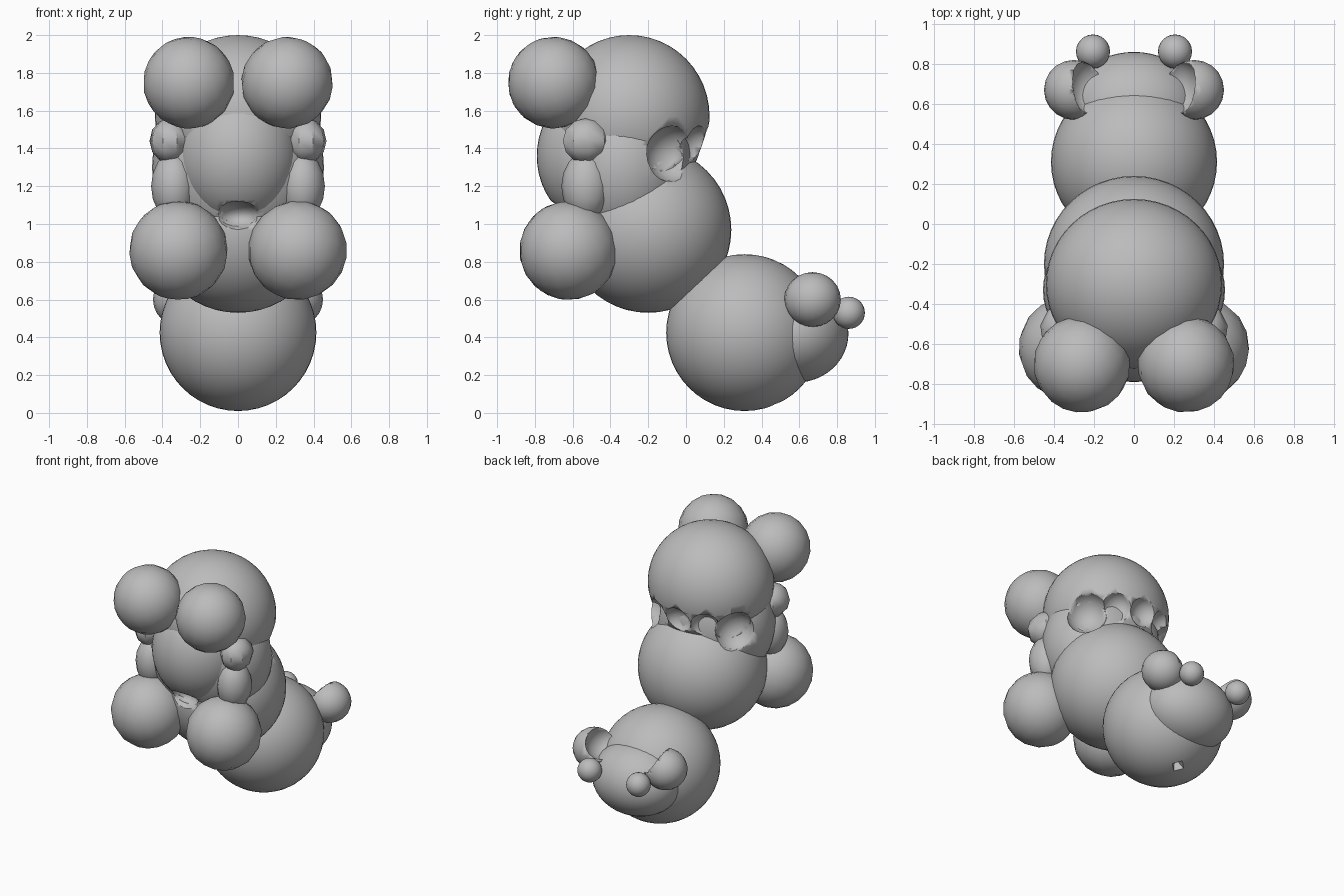
import bpy, math
from mathutils import Vector

cube = bpy.data.objects.get("Cube")
if cube:
    bpy.data.objects.remove(cube, do_unlink=True)

grey = bpy.data.materials.new("plain grey")
grey.use_nodes = True
grey.diffuse_color = (0.5, 0.5, 0.5, 1)
grey.node_tree.nodes["Principled BSDF"].inputs["Base Color"].default_value = (0.5, 0.5, 0.5, 1)


def ball(name, loc, size, seg=48, rings=24, rot=(0, 0, 0)):
    """Ellipsoid with the given radii."""
    bpy.ops.mesh.primitive_uv_sphere_add(segments=seg, ring_count=rings, radius=1, location=loc, rotation=rot)
    ob = bpy.context.object
    ob.name = name
    ob.scale = size if isinstance(size, tuple) else (size,) * 3
    bpy.ops.object.transform_apply(location=False, rotation=True, scale=True)
    bpy.ops.object.shade_smooth_by_angle(angle=math.radians(35))
    ob.data.materials.append(grey)
    return ob


def carve(targets, cutter):
    """Subtract a cutter from every target, keeping the cutter hidden."""
    cutter.hide_render = True
    cutter.hide_viewport = True
    cutter.display_type = 'WIRE'
    for ob in targets:
        m = ob.modifiers.new("scoop", 'BOOLEAN')
        m.operation = 'DIFFERENCE'
        m.solver = 'EXACT'
        m.object = cutter


# Torso: hips on top, waist, belly, chest below
hips = ball("hips", (0, -0.30, 1.57), (0.44, 0.425, 0.43))
waist = ball("waist", (0, -0.33, 1.30), (0.455, 0.37, 0.46))
belly = ball("belly", (0, -0.45, 1.36), (0.33, 0.34, 0.38))
chest = ball("chest", (0, -0.20, 0.97), (0.45, 0.44, 0.44))

# Scalloped groove round the back
for az, r, reach, z in ((32, 0.15, 0.44, 1.37), (61, 0.11, 0.43, 1.41), (90, 0.11, 0.43, 1.42),
                        (119, 0.11, 0.43, 1.41), (148, 0.15, 0.44, 1.37)):
    a = math.radians(az)
    cut = ball("groove_cutter", (reach * math.cos(a), -0.30 + reach * math.sin(a), z), r, 20, 12)
    carve([hips, waist, chest] if r > 0.12 else [hips], cut)

# Hollow under the belly
carve([belly, waist, chest], ball("belly_cutter", (0, -0.72, 1.04), (0.13, 0.16, 0.08), 20, 12))

# Head with muzzle and a small pyramid-shaped mouth dent
head = ball("head", (0, 0.31, 0.425), 0.415)
muzzle = ball("muzzle", (0, 0.58, 0.42), (0.33, 0.28, 0.26))
bpy.ops.mesh.primitive_cone_add(vertices=4, radius1=0.07, radius2=0, depth=0.12, location=(0, 0.46, 0.07))
mouth = bpy.context.object
mouth.name = "mouth_cutter"
mouth.rotation_euler = Vector((0, -0.4, 0.9)).to_track_quat('Z', 'Y').to_euler()
carve([head], mouth)

# Paired parts
for side, s in (("left", 1), ("right", -1)):
    ball(side + "_foot", (s * 0.26, -0.70, 1.748), 0.243, 18, 10, (0.5, 0.3 * s, 0.2))
    ball(side + "_hand", (s * 0.315, -0.62, 0.86), 0.262, 18, 10, (0.4, 0.3 * s, 0.6))
    ball(side + "_thigh", (s * 0.36, -0.53, 1.44), (0.11, 0.13, 0.12), 9, 6)
    ball(side + "_upper_arm", (s * 0.34, -0.53, 1.20), (0.12, 0.13, 0.18), 12, 8)
    ear = ball(side + "_ear", (s * 0.30, 0.67, 0.60), (0.15, 0.15, 0.145), 20, 12)
    carve([ear], ball("ear_cutter", (s * 0.215, 0.69, 0.675), (0.11, 0.14, 0.12), 20, 12))
    ball(side + "_eye", (s * 0.205, 0.862, 0.53), 0.085, 24, 14)
